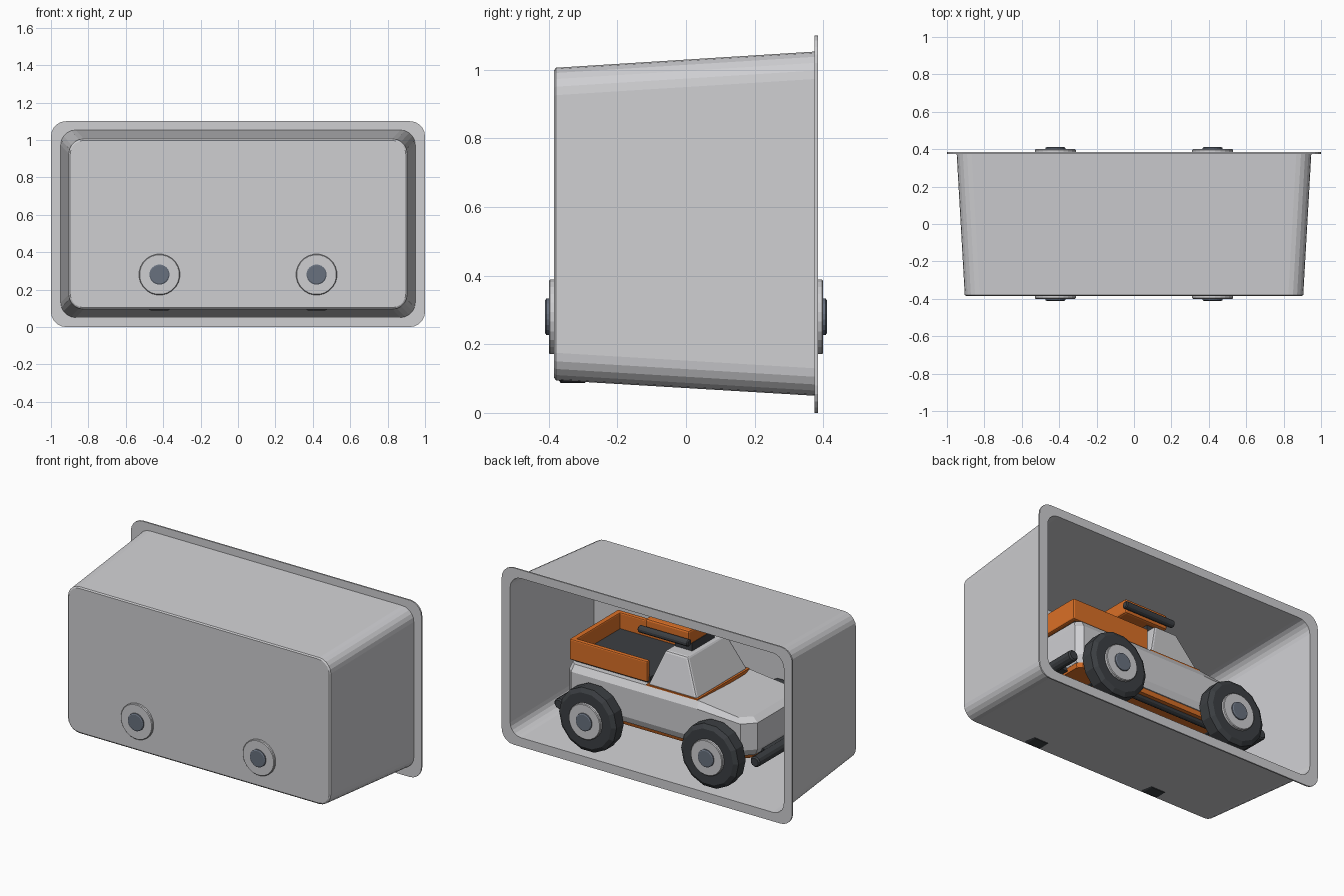
import bpy, bmesh, math
from mathutils import Vector

if "Cube" in bpy.data.objects:
    bpy.data.objects.remove(bpy.data.objects["Cube"])


def material(name, rgb):
    m = bpy.data.materials.new(name)
    m.diffuse_color = (*rgb, 1)
    m.use_nodes = True
    m.node_tree.nodes["Principled BSDF"].inputs["Base Color"].default_value = m.diffuse_color
    return m


GREY = material("light_grey", (0.62, 0.62, 0.64))
ORANGE = material("orange", (0.70, 0.16, 0.02))
DARK = material("charcoal", (0.045, 0.05, 0.056))
STEEL = material("blue_grey", (0.14, 0.165, 0.21))


def finish(name, bm, mat):
    bmesh.ops.recalc_face_normals(bm, faces=bm.faces)
    me = bpy.data.meshes.new(name)
    bm.to_mesh(me)
    bm.free()
    me.materials.append(mat)
    ob = bpy.data.objects.new(name, me)
    bpy.context.collection.objects.link(ob)
    return ob


def loft(name, rings, mat):
    """Skin a list of equal-length point rings and cap both ends."""
    bm = bmesh.new()
    vs = [[bm.verts.new(p) for p in r] for r in rings]
    n = len(vs[0])
    for a, b in zip(vs, vs[1:]):
        for i in range(n):
            j = (i + 1) % n
            bm.faces.new((a[i], a[j], b[j], b[i]))
    bm.faces.new(vs[0])
    bm.faces.new(vs[-1])
    return finish(name, bm, mat)


def box(name, x, y, z, mat, bevel=0.0):
    r = lambda h: [(x[0], y[0], h), (x[1], y[0], h), (x[1], y[1], h), (x[0], y[1], h)]
    ob = loft(name, [r(z[0]), r(z[1])], mat)
    if bevel:
        m = ob.modifiers.new("bevel", 'BEVEL')
        m.width, m.segments = bevel, 2
    return ob


def lathe(name, cx, cz, profile, mat, sides):
    """Turn (y, radius) pairs about an axis along y, one flat side down."""
    ang = [-math.pi / 2 + (i + 0.5) * math.tau / sides for i in range(sides)]
    rings = [[(cx + r * math.cos(a), y, cz + r * math.sin(a)) for a in ang] for y, r in profile]
    return loft(name, rings, mat)


def rod(name, a, b, r, mat, sides=12):
    a, b = Vector(a), Vector(b)
    d = (b - a).normalized()
    u = d.orthogonal().normalized()
    v = d.cross(u)
    ring = lambda t, rr: [a + d * t + (u * math.cos(k * math.tau / sides)
                          + v * math.sin(k * math.tau / sides)) * rr for k in range(sides)]
    L, c = (b - a).length, r * 0.25
    return loft(name, [ring(0, r - c), ring(c, r), ring(L - c, r), ring(L, r - c)], mat)


# Display tray: rounded box open at the back, with a flat flange
def rounded(y, hx, z0, z1, rad, seg=5):
    pts = []
    for q, (sx, zc) in enumerate(((1, z1 - rad), (-1, z1 - rad), (-1, z0 + rad), (1, z0 + rad))):
        for i in range(seg + 1):
            a = (q + i / seg) * math.pi / 2
            pts.append((sx * (hx - rad) + rad * math.cos(a), y, zc + rad * math.sin(a)))
    return pts


loft("tray", [
    rounded(-0.385, 0.897, 0.103, 0.998, 0.075),
    rounded(-0.379, 0.905, 0.095, 1.006, 0.08),
    rounded(0.375, 0.948, 0.05, 1.053, 0.08),
    rounded(0.375, 1.0, 0.0, 1.1, 0.08),
    rounded(0.384, 1.0, 0.0, 1.1, 0.08),
    rounded(0.384, 0.942, 0.056, 1.047, 0.075),
    rounded(-0.378, 0.899, 0.101, 1.0, 0.075),
], GREY)


# Truck body: chamfered outline with a sloping shoulder and bonnet
def outline(x0, x1, hy, c, z, drop=0.0):
    half = [(x0, hy - c), (x0 + c, hy), (-0.27, hy), (x1 - c * 0.5, hy), (x1, hy - c * 0.5)]
    pts = half + [(x, -y) for x, y in reversed(half)]
    return [(x, y, z - (drop if x < -0.4 else 0)) for x, y in pts]


loft("body", [
    outline(-0.62, 0.61, 0.265, 0.06, 0.28),
    outline(-0.64, 0.63, 0.28, 0.07, 0.32),
    outline(-0.64, 0.63, 0.28, 0.07, 0.50, 0.015),
    outline(-0.60, 0.62, 0.255, 0.06, 0.54, 0.03),
], GREY)
loft("chassis", [outline(-0.6, 0.6, 0.25, 0.05, 0.255),
                 outline(-0.61, 0.61, 0.26, 0.05, 0.285)], ORANGE)
box("cab_base", (-0.258, 0.095), (-0.256, 0.256), (0.525, 0.546), ORANGE)


# Cab with tapered sides
def quad(x0, x1, hy, z):
    return [(x0, -hy, z), (x1, -hy, z), (x1, hy, z), (x0, hy, z)]


cab = loft("cab", [quad(-0.25, 0.088, 0.25, 0.54), quad(-0.145, 0.01, 0.19, 0.755)], GREY)
m = cab.modifiers.new("bevel", 'BEVEL')
m.width, m.segments = 0.012, 2

# Load bed
box("bed_floor", (0.09, 0.61), (-0.22, 0.22), (0.54, 0.58), DARK)
box("tailgate", (0.60, 0.635), (-0.24, 0.24), (0.55, 0.68), ORANGE, 0.008)

# Roof rack and pod
box("roof_pod", (-0.12, 0.18), (-0.143, 0.143), (0.80, 0.89), ORANGE, 0.012)
box("rack_mount", (-0.12, 0.0), (-0.11, 0.11), (0.75, 0.805), DARK)

# Parts mirrored across the truck
for s, side in ((1, "left"), (-1, "right")):
    box("bed_side_" + side, (0.10, 0.63), sorted((s * 0.21, s * 0.24)), (0.55, 0.68), ORANGE, 0.008)
    rod("roof_rail_" + side, (-0.14, s * 0.166, 0.83), (0.205, s * 0.166, 0.83), 0.022, DARK)
    rod("under_rail_" + side, (-0.38, s * 0.2, 0.26), (0.38, s * 0.2, 0.26), 0.025, DARK)

# Parts at each end: bumper, axle and wheels
for e, end in ((-1, "front"), (1, "rear")):
    rod(end + "_bumper", (e * 0.675, -0.29, 0.28), (e * 0.675, 0.29, 0.28), 0.033, DARK)
    box(end + "_bumper_mount", sorted((e * 0.57, e * 0.67)), (-0.15, 0.15), (0.265, 0.30), DARK)
    rod(end + "_axle", (e * 0.42, -0.3, 0.28), (e * 0.42, 0.3, 0.28), 0.03, DARK)
    for s, side in ((1, "left"), (-1, "right")):
        tag = "_%s_%s" % (end, side)
        x, z = e * 0.42, 0.28
        lathe("tyre" + tag, x, z, [(s * y, r) for y, r in (
            (0.275, 0.17), (0.295, 0.198), (0.365, 0.198), (0.382, 0.172))], DARK, 14)
        lathe("hub" + tag, x, z, [(s * y, r) for y, r in (
            (0.375, 0.11), (0.396, 0.11), (0.40, 0.106))], GREY, 24)
        lathe("hub_cap" + tag, x, z, [(s * y, r) for y, r in (
            (0.39, 0.054), (0.407, 0.054), (0.411, 0.048))], STEEL, 20)
